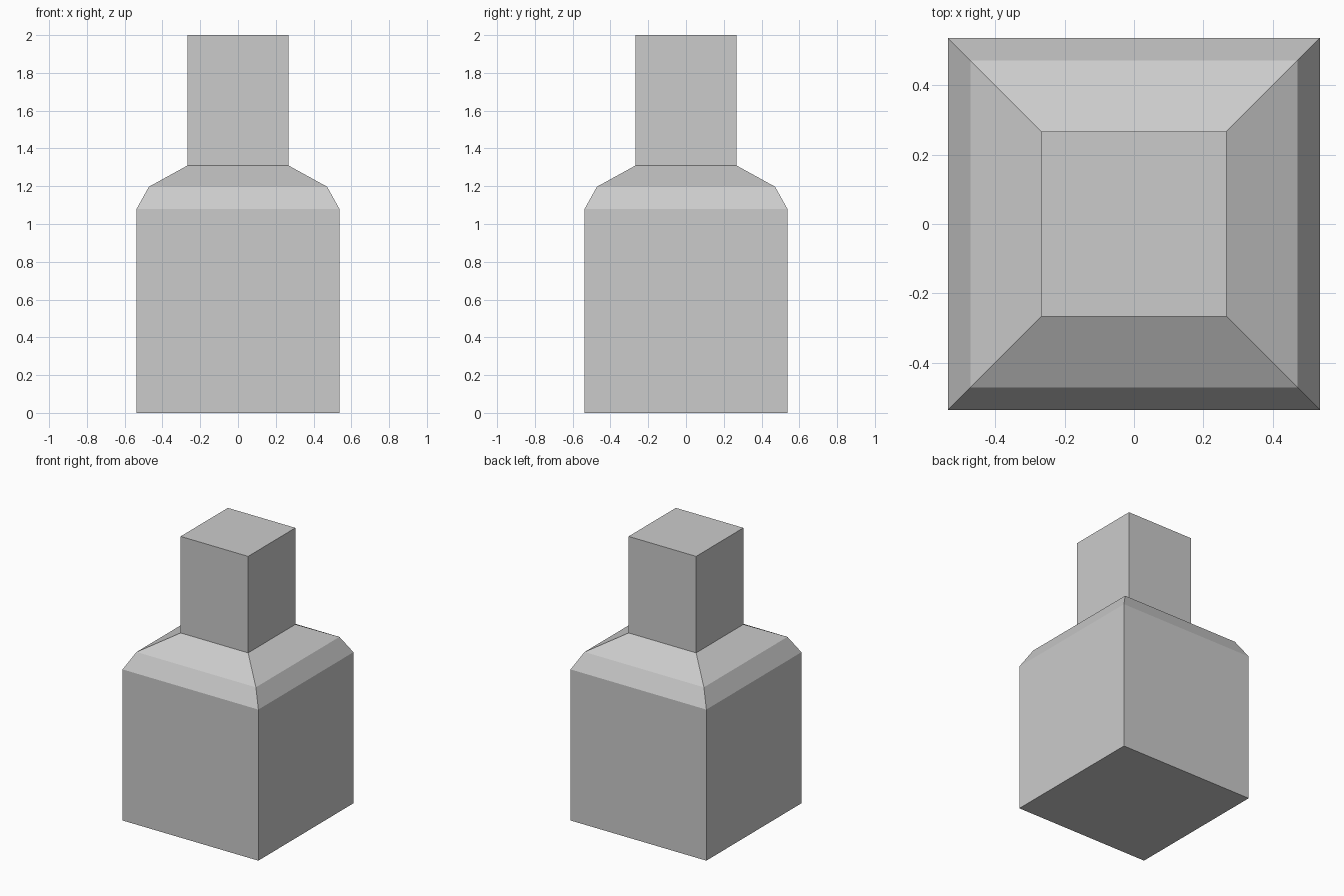
import bpy, bmesh

if "Cube" in bpy.data.objects:
    bpy.data.objects.remove(bpy.data.objects["Cube"])

# Half-width and height of each square ring, bottom to top
PROFILE = [(0.537, 0.0), (0.537, 1.08), (0.472, 1.197), (0.267, 1.31), (0.267, 2.0)]
CORNERS = [(-1, -1), (1, -1), (1, 1), (-1, 1)]


def square_loft(name, profile):
    """Stack square rings into a closed, flat-shaded solid."""
    bm = bmesh.new()
    rings = [[bm.verts.new((sx * r, sy * r, z)) for sx, sy in CORNERS] for r, z in profile]
    for low, high in zip(rings, rings[1:]):
        for i in range(4):
            j = (i + 1) % 4
            bm.faces.new((low[i], low[j], high[j], high[i]))
    bm.faces.new(rings[0][::-1])
    bm.faces.new(rings[-1])
    mesh = bpy.data.meshes.new(name)
    bm.to_mesh(mesh)
    bm.free()
    obj = bpy.data.objects.new(name, mesh)
    bpy.context.collection.objects.link(obj)
    return obj


# Square bottle: body, two-step shoulder and neck
square_loft("square_bottle", PROFILE)
